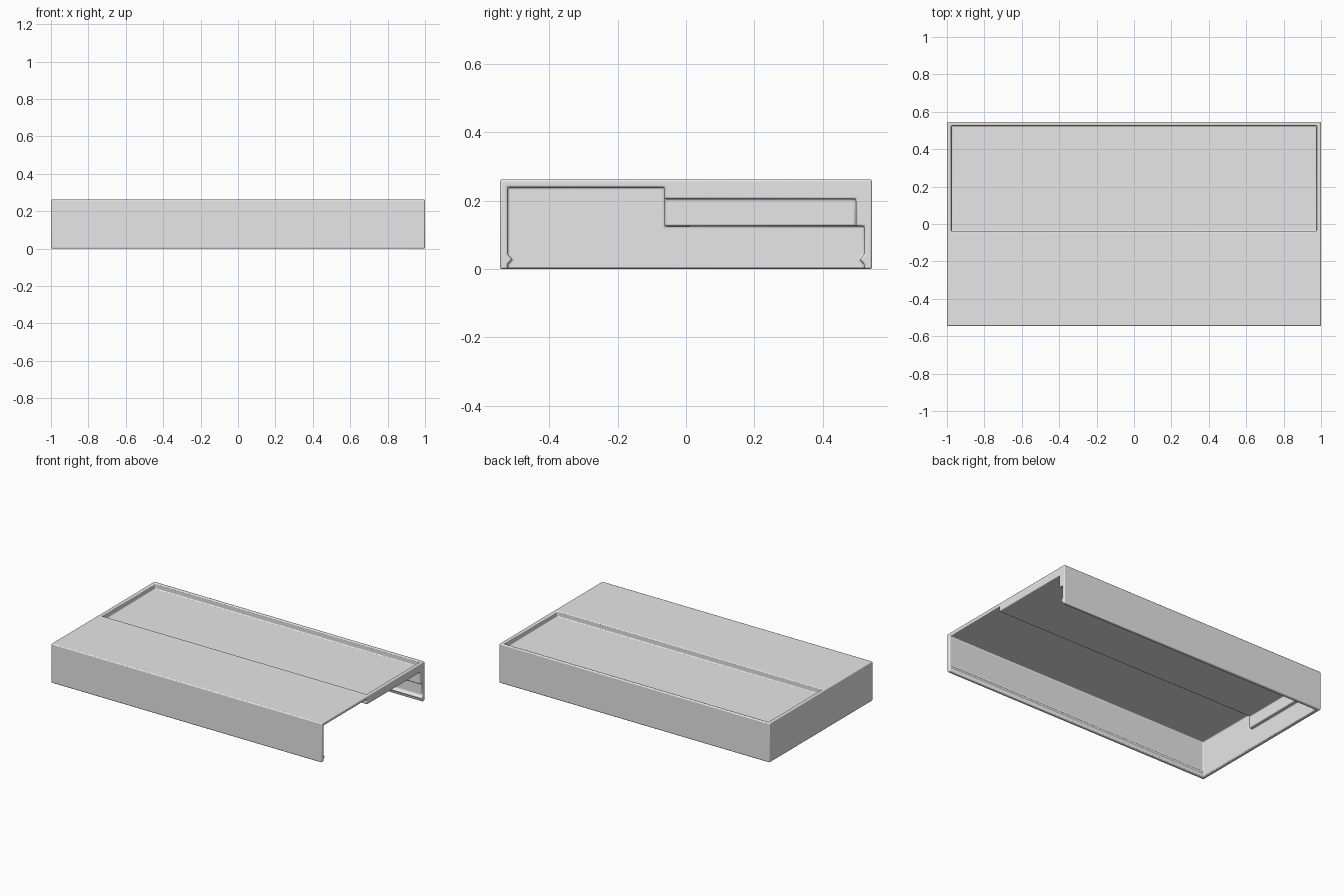
import bpy
import bmesh
from mathutils import Vector

cube = bpy.data.objects.get("Cube")
if cube:
    bpy.data.objects.remove(cube, do_unlink=True)

# Main dimensions
HX, HY, TOP = 1.0, 0.545, 0.262
WALL = 0.023
STEP = -0.063            # front face of the sunken tray, below the lid
TRAY_UNDER, TRAY_FLOOR = 0.205, 0.225
LEDGE_LOW = 0.125
LEDGE = 0.025

grey = bpy.data.materials.new("light_grey")
grey.use_nodes = True
grey.diffuse_color = (0.8, 0.8, 0.8, 1)
grey.node_tree.nodes["Principled BSDF"].inputs["Base Color"].default_value = (0.8, 0.8, 0.8, 1)


def extrude_profile(name, profile, x0, x1):
    """Solid made by pulling a (y, z) outline along x."""
    bm = bmesh.new()
    face = bm.faces.new([bm.verts.new((x0, y, z)) for y, z in profile])
    out = bmesh.ops.extrude_face_region(bm, geom=[face])
    moved = [v for v in out["geom"] if isinstance(v, bmesh.types.BMVert)]
    bmesh.ops.translate(bm, verts=moved, vec=Vector((x1 - x0, 0, 0)))
    bmesh.ops.recalc_face_normals(bm, faces=bm.faces)
    mesh = bpy.data.meshes.new(name)
    bm.to_mesh(mesh)
    bm.free()
    mesh.materials.append(grey)
    obj = bpy.data.objects.new(name, mesh)
    bpy.context.collection.objects.link(obj)
    return obj


def block(name, x, y, z):
    return extrude_profile(name, [(y[0], z[0]), (y[1], z[0]), (y[1], z[1]), (y[0], z[1])], *x)


def snap_ridge(y, inward):
    """Small triangular catch on the inside of a wall, listed upward."""
    return [(y, 0.014), (y + inward * 0.014, 0.028), (y, 0.042)]


# Cross-section: front wall, lid, sunken tray, back ledge, back wall
inner = HY - WALL
lid_under = TOP - WALL
outline = [(-HY, 0), (-inner, 0)]
outline += snap_ridge(-inner, 1)
outline += [(-inner, lid_under), (STEP, lid_under), (STEP, TRAY_UNDER),
            (inner - LEDGE, TRAY_UNDER), (inner - LEDGE, LEDGE_LOW), (inner, LEDGE_LOW)]
outline += reversed(snap_ridge(inner, -1))
outline += [(inner, 0), (HY, 0), (HY, TOP), (HY - 0.02, TOP), (HY - 0.02, TRAY_FLOOR),
            (-0.04, TRAY_FLOOR), (-0.04, TOP), (-HY, TOP)]
cover = extrude_profile("cover", outline, -HX, HX)

# Closed end, its ledge, and the rim across the open end
parts = [
    block("closed_end_wall", (-HX, -HX + WALL), (-HY, HY), (0, TOP)),
    block("closed_end_ledge", (-HX, -HX + WALL + LEDGE), (STEP, HY - 0.01), (LEDGE_LOW, TRAY_FLOOR - 0.01)),
    block("open_end_rim", (HX - WALL, HX), (STEP, HY), (TRAY_UNDER, TOP)),
]
for part in parts:
    part.hide_render = True
    union = cover.modifiers.new(part.name, "BOOLEAN")
    union.operation = "UNION"
    union.solver = "EXACT"
    union.object = part

# Bake the union, then drop the joined pieces
graph = bpy.context.evaluated_depsgraph_get()
joined = bpy.data.meshes.new_from_object(cover.evaluated_get(graph))
cover.modifiers.clear()
cover.data = joined
for part in parts:
    bpy.data.objects.remove(part, do_unlink=True)

# Merge flat areas
bm = bmesh.new()
bm.from_mesh(joined)
bmesh.ops.remove_doubles(bm, verts=bm.verts, dist=0.0005)
bmesh.ops.dissolve_limit(bm, angle_limit=0.02, verts=bm.verts, edges=bm.edges)
bm.to_mesh(joined)
bm.free()

# Softly rounded edges
bevel = cover.modifiers.new("rounded_edges", "BEVEL")
bevel.width = 0.006
bevel.segments = 3
bevel.limit_method = "ANGLE"

bpy.ops.object.select_all(action="DESELECT")
cover.select_set(True)
bpy.context.view_layer.objects.active = cover
bpy.ops.object.shade_smooth_by_angle(angle=0.6)
